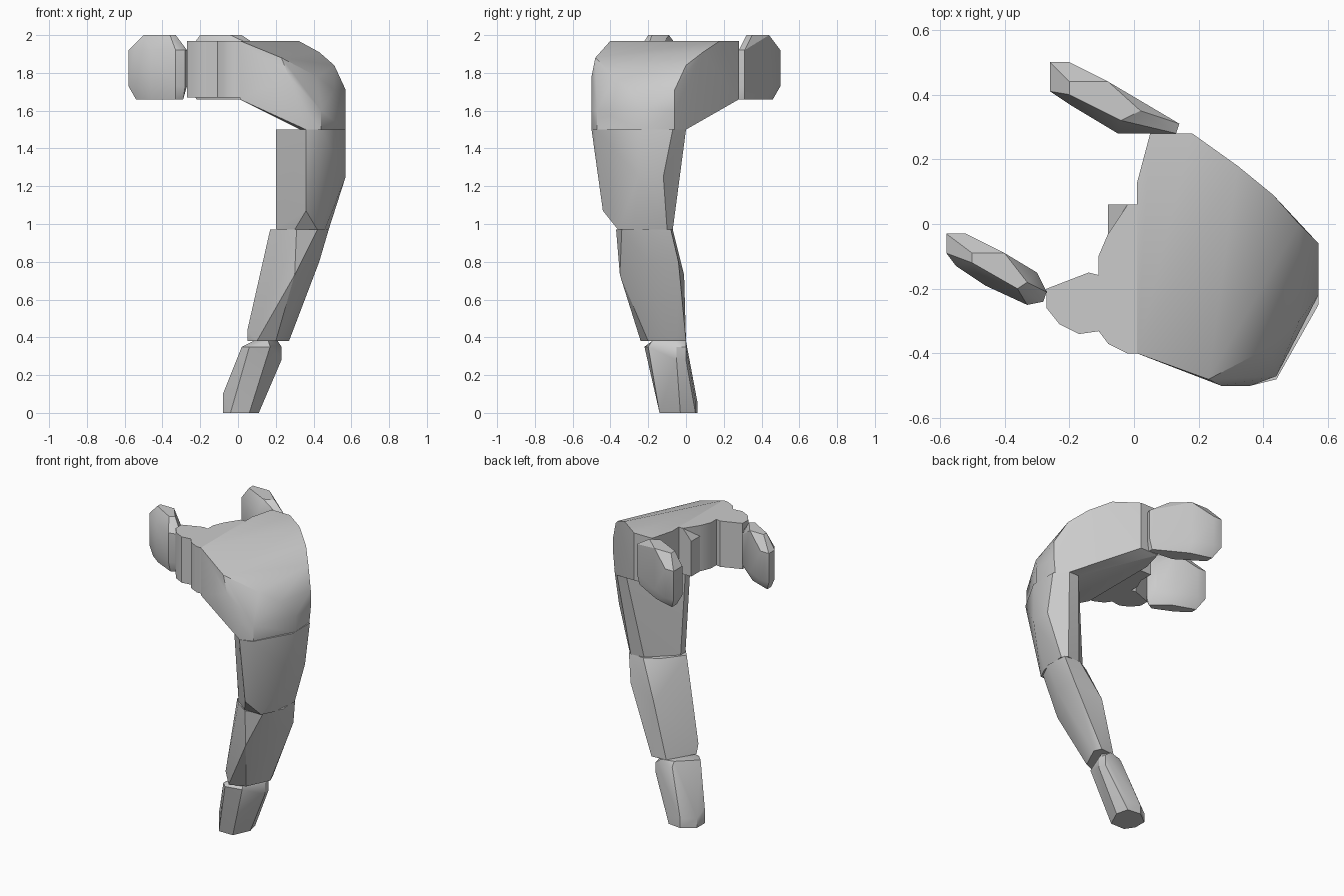
import bpy
import bmesh
import math

default_cube = bpy.data.objects.get("Cube")
if default_cube:
    bpy.data.objects.remove(default_cube, do_unlink=True)

stone = bpy.data.materials.new("light_grey")
stone.use_nodes = True
stone.diffuse_color = (0.6, 0.6, 0.6, 1)
stone.node_tree.nodes["Principled BSDF"].inputs["Base Color"].default_value = stone.diffuse_color


def hull(name, points):
    """Convex faceted block around points given in hundredths of a unit."""
    bm = bmesh.new()
    for point in points:
        bm.verts.new([c / 100 for c in point])
    result = bmesh.ops.convex_hull(bm, input=bm.verts)
    unused = {g for key in ("geom_interior", "geom_unused") for g in result[key]
              if isinstance(g, bmesh.types.BMVert)}
    bmesh.ops.delete(bm, geom=list(unused), context="VERTS")
    bmesh.ops.dissolve_limit(bm, angle_limit=math.radians(1), verts=bm.verts, edges=bm.edges)
    bmesh.ops.recalc_face_normals(bm, faces=bm.faces)
    mesh = bpy.data.meshes.new(name)
    bm.to_mesh(mesh)
    bm.free()
    mesh.materials.append(stone)
    obj = bpy.data.objects.new(name, mesh)
    bpy.context.collection.objects.link(obj)
    bpy.ops.object.select_all(action="DESELECT")
    bpy.context.view_layer.objects.active = obj
    obj.select_set(True)
    bpy.ops.object.shade_smooth_by_angle(angle=math.radians(30))
    return obj


def ring(z, *outline):
    """Horizontal cross-section at one height."""
    return [(x, y, z) for x, y in outline]


def prism(low, high, *outline):
    """Upright block with the same outline at both heights."""
    return ring(low, *outline) + ring(high, *outline)


def finger(name, outline, ridge, keel):
    """Upright claw: straight sides, with a narrow ridge above and keel below."""
    return hull(name, prism(173, 192, *outline) + ring(200, *ridge) + ring(166, *keel))


# Foot of the stem
hull("stem_tip",
     prism(0, 6, (-8, -8), (-8, 0), (0, 6), (9, 5))
     + ring(0, (-4, -14), (6, -14), (11, -3))
     + ring(10, (-8, -8))
     + prism(28, 35, (23, -5), (22, 0))
     + ring(35, (2, -18), (6, -22), (17, -20), (10, 0))
     + ring(38, (8, -18), (16, -18), (21, -5), (18, 0), (10, -2)))

# Lower stem, leaning outward
hull("lower_stem",
     ring(38, (5, -18), (10, -24), (20, -20), (27, -5), (25, 0), (15, -1))
     + ring(44, (5, -20))
     + ring(73, (30, -35), (24, -1))
     + ring(80, (43, -4), (43, -20))
     + ring(97, (17, -25), (22, -31), (31, -37), (42, -34),
            (48, -22), (47, -8), (36, -7), (27, -12)))

# Middle stem
hull("middle_stem",
     ring(97, (20, -28), (20, -23), (36, -8), (45, -7),
          (48, -10), (46, -28), (42, -36), (30, -36))
     + ring(107, (36, -44))
     + ring(125, (57, -12), (57, -25))
     + ring(150, (20, -33), (20, -28), (43, 0), (50, 0),
            (57, -7), (57, -25), (44, -48), (36, -50)))

# Curved palm that turns from the stem to the fingers
inner = [(1, -40), (1, 13), (5, 28), (18, 28)]
hull("palm",
     prism(166, 197, *inner)
     + ring(197, (32, 18))
     + ring(191, (43, 9))
     + ring(188, (23, -48))
     + ring(184, (51, 0))
     + ring(178, (27, -50), (42, -38))
     + ring(171, (57, -6), (51, -30))
     + ring(160, (36, -50), (44, -47), (57, -6), (57, -22))
     + ring(150, (33, -46), (36, -50), (44, -47), (57, -22),
            (56, -6), (50, 0), (43, 0)))

# Knuckles along the open edge of the palm
hull("knuckle_base", prism(167, 197, (1, -40), (-2, -40), (-8, -37), (-11, -33),
                           (-11, -10), (-8, -3), (-2, 6), (1, 6)))
hull("knuckle_wedge", ring(167, (-8, 6), (-8, -3), (1, 6))
     + ring(190, (-8, 6), (-8, -3)) + ring(197, (-2, 6)))
hull("knuckle_joint", prism(167, 197, (-27, -20), (-14, -15), (-10, -16), (-10, -33),
                            (-17, -34), (-23, -31), (-27, -26)))

# Two claws
finger("front_finger",
       [(-58, -3), (-52, -3), (-40, -9), (-30, -15), (-27, -21),
        (-28, -24), (-33, -25), (-46, -19), (-55, -13), (-58, -9)],
       [(-50, -9), (-40, -9), (-33, -18), (-36, -20), (-50, -12)],
       [(-54, -7), (-40, -12), (-29, -21), (-33, -23), (-46, -17), (-54, -11)])
finger("back_finger",
       [(-26, 50), (-20, 50), (-8, 44), (14, 31), (13, 28),
        (-5, 28), (-10, 31), (-20, 37), (-26, 41)],
       [(-20, 44), (-8, 44), (2, 35), (-4, 32), (-20, 40)],
       [(-22, 46), (-8, 42), (12, 31), (12, 28), (-5, 30), (-22, 41)])
